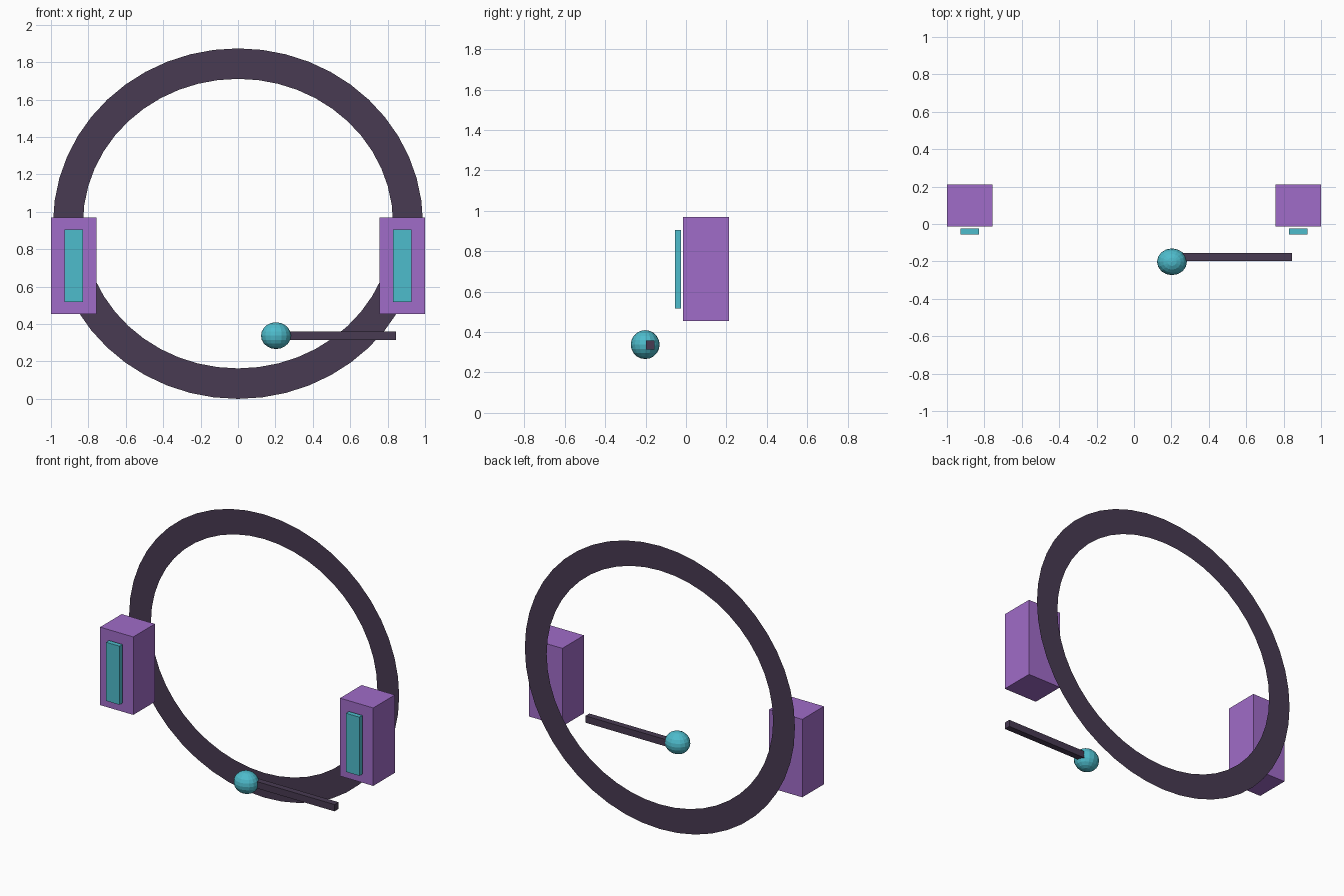
import bpy, bmesh, math
from mathutils import Matrix

default = bpy.data.objects.get("Cube")
if default:
    bpy.data.objects.remove(default, do_unlink=True)


def material(name, rgb):
    m = bpy.data.materials.new(name)
    m.use_nodes = True
    m.diffuse_color = (*rgb, 1)
    m.node_tree.nodes["Principled BSDF"].inputs["Base Color"].default_value = (*rgb, 1)
    return m


dark = material("dark plum", (0.065, 0.043, 0.084))
purple = material("purple", (0.352, 0.150, 0.578))
teal = material("teal", (0.076, 0.503, 0.604))


def finish(name, bm, mat):
    mesh = bpy.data.meshes.new(name)
    bm.to_mesh(mesh)
    bm.free()
    mesh.materials.append(mat)
    obj = bpy.data.objects.new(name, mesh)
    bpy.context.collection.objects.link(obj)
    return obj


def box(name, x, y, z, mat):
    """Box spanning the given (low, high) ranges."""
    bm = bmesh.new()
    bmesh.ops.create_cube(bm, size=1)
    for v in bm.verts:
        for i, (low, high) in enumerate((x, y, z)):
            v.co[i] = high if v.co[i] > 0 else low
    return finish(name, bm, mat)


# Flat, slightly oval ring standing at the back
SEGMENTS = 48
bm = bmesh.new()
loops = []
for rx, rz in ((0.989, 0.937), (0.829, 0.774)):
    loops.append([bm.verts.new((rx * math.cos(a), 0.273, 0.937 + rz * math.sin(a)))
                  for a in (2 * math.pi * i / SEGMENTS for i in range(SEGMENTS))])
outer, inner = loops
for i in range(SEGMENTS):
    j = (i + 1) % SEGMENTS
    bm.faces.new((outer[i], outer[j], inner[j], inner[i]))
finish("ring", bm, dark)

# Side blocks with floating front panels
for side, s in (("left", 1), ("right", -1)):
    box(side + "_block", sorted((s * 0.757, s)), (-0.014, 0.212), (0.454, 0.97), purple)
    box(side + "_panel", sorted((s * 0.829, s * 0.928)), (-0.055, -0.024), (0.517, 0.905), teal)

# Lever arm and its faceted knob
box("lever_arm", (0.2, 0.845), (-0.197, -0.156), (0.314, 0.359), dark)
bm = bmesh.new()
bmesh.ops.create_uvsphere(
    bm, u_segments=16, v_segments=10, radius=1,
    matrix=Matrix.Translation((0.203, -0.202, 0.338)) @ Matrix.Diagonal((0.08, 0.0715, 0.0715, 1)))
finish("lever_knob", bm, teal)
